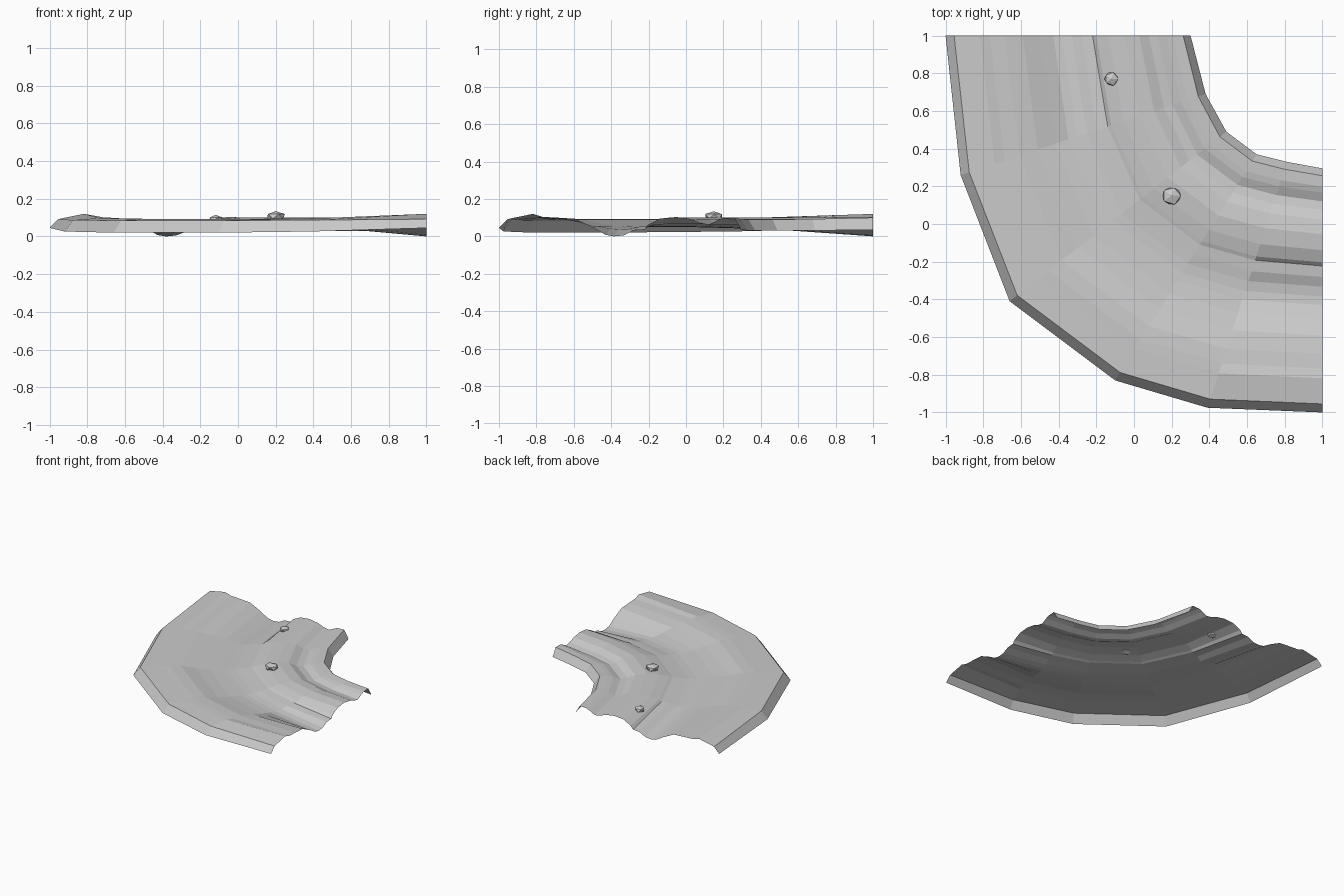
import bpy, bmesh, random
from mathutils import Vector

if "Cube" in bpy.data.objects:
    bpy.data.objects.remove(bpy.data.objects["Cube"])

random.seed(4)

# plan of the bend: matching stations on the outer and inner edges
outer = [(-1, 1), (-.92, .26), (-.66, -.41), (-.10, -.83), (.39, -.975), (1, -1)]
inner = [(.30, 1), (.38, .69), (.49, .49), (.65, .37), (.81, .33), (1, .295)]

# cross-section: (fraction across, height at the two ends, height in the bend)
profile = [
    (0, .045, .02), (.035, .092, .085), (.14, .12, .09), (.18, .104, .093),
    (.24, .1, .09), (.315, .094, .068), (.385, .05, .056), (.44, .008, .052),
    (.475, 0, .05), (.515, .005, .052), (.555, .032, .058), (.6, .036, .066),
    (.615, .062, .072), (.665, .095, .088), (.73, .103, .1), (.79, .09, .092),
    (.83, .07, .066), (.865, .062, .06), (.9, .085, .078), (.925, .098, .084),
    (.97, .1, .09), (1, .035, .03),
]
# how strongly each station follows the bend section
blend = [0, .75, 1, 1, .75, 0]


def build(name, bm):
    mesh = bpy.data.meshes.new(name)
    bm.to_mesh(mesh)
    bm.free()
    ob = bpy.data.objects.new(name, mesh)
    bpy.context.collection.objects.link(ob)
    return ob


# curved rutted ground: an open sheet lofted through the stations
bm = bmesh.new()
rows = []
for o, i, k in zip(outer, inner, blend):
    a, b = Vector(o), Vector(i)
    row = []
    for t, z_end, z_bend in profile:
        p = a.lerp(b, t)
        z = z_end + (z_bend - z_end) * k
        row.append(bm.verts.new((p.x, p.y, z)))
    rows.append(row)
for r0, r1 in zip(rows, rows[1:]):
    for j in range(len(profile) - 1):
        bm.faces.new((r0[j], r1[j], r1[j + 1], r0[j + 1]))
bmesh.ops.recalc_face_normals(bm, faces=bm.faces)
if sum(f.normal.z for f in bm.faces) < 0:
    bmesh.ops.reverse_faces(bm, faces=bm.faces)
build("curved_dirt_track", bm)


# small faceted rocks
def rock(name, loc, size):
    bm = bmesh.new()
    bmesh.ops.create_icosphere(bm, subdivisions=1, radius=1)
    for v in bm.verts:
        v.co *= random.uniform(.92, 1.06)
    ob = build(name, bm)
    ob.location, ob.scale = loc, size


rock("large_rock", (.20, .15, .106), (.055, .052, .029))
rock("small_rock", (-.12, .77, .09), (.04, .04, .024))
